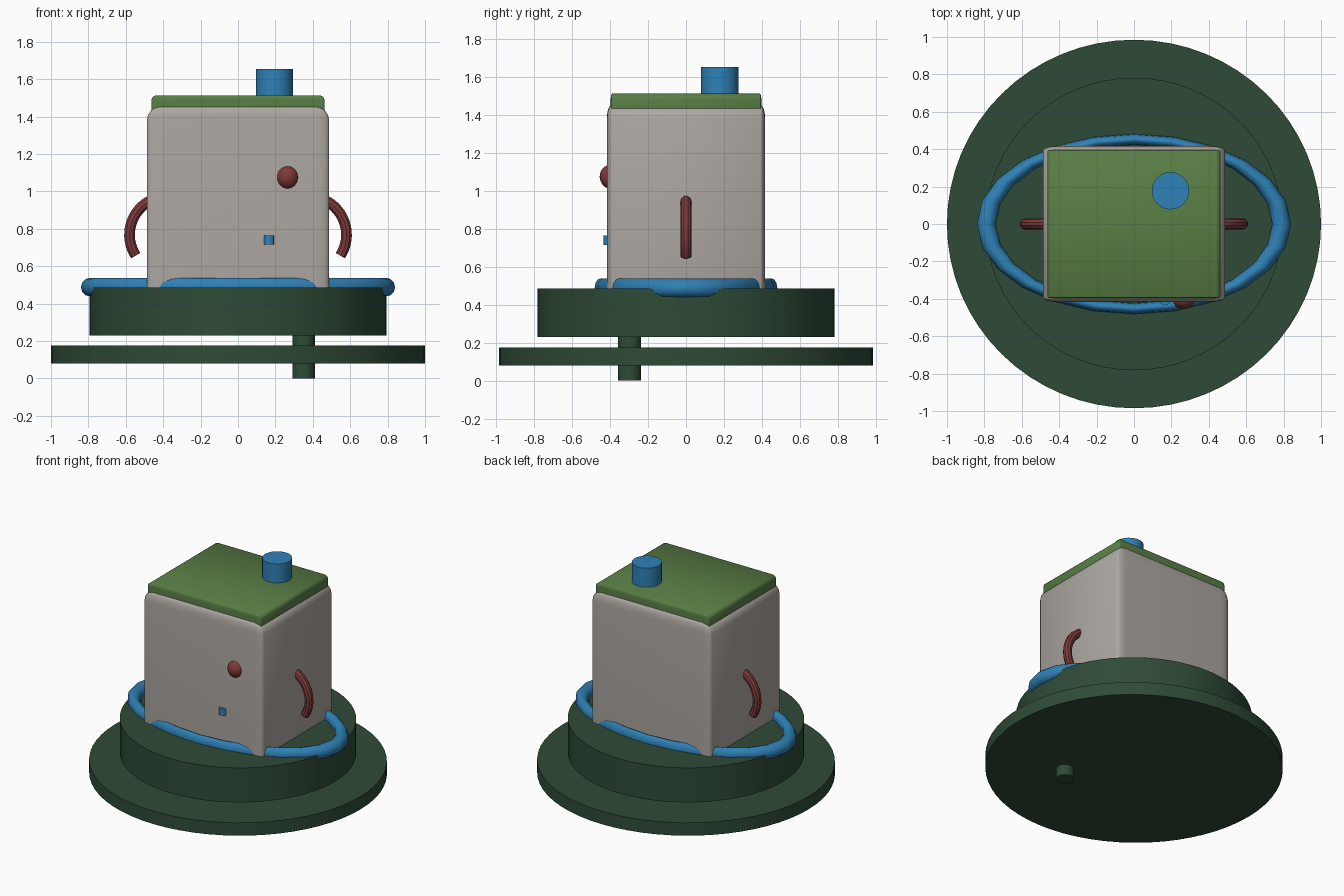
import bpy
import bmesh
from math import cos, sin, radians

cube = bpy.data.objects.get("Cube")
if cube:
    bpy.data.objects.remove(cube, do_unlink=True)


def material(name, rgb):
    mat = bpy.data.materials.new(name)
    mat.use_nodes = True
    mat.diffuse_color = (*rgb, 1)
    mat.node_tree.nodes["Principled BSDF"].inputs["Base Color"].default_value = (*rgb, 1)
    return mat


dark_green = material("dark green", (0.028, 0.07, 0.038))
leaf_green = material("leaf green", (0.10, 0.21, 0.06))
blue = material("blue", (0.028, 0.22, 0.47))
red = material("red", (0.21, 0.042, 0.042))
stone = material("warm grey", (0.42, 0.39, 0.36))


def finish(obj, name, mat):
    """Name, colour and shade the part, keeping hard edges."""
    obj.name = name
    obj.data.materials.append(mat)
    bpy.ops.object.select_all(action='DESELECT')
    obj.select_set(True)
    bpy.context.view_layer.objects.active = obj
    bpy.ops.object.shade_smooth_by_angle(angle=radians(35))
    return obj


def cylinder(name, mat, x, y, bottom, top, rx, ry, sides=32):
    bpy.ops.mesh.primitive_cylinder_add(vertices=sides, radius=1, depth=top - bottom,
                                        location=(x, y, (bottom + top) / 2))
    obj = bpy.context.object
    obj.scale = (rx, ry, 1)
    return finish(obj, name, mat)


def rounded_box(name, mat, half_x, half_y, bottom, top, bevel, squash):
    """Bevelled box whose bevel is narrower along y."""
    bm = bmesh.new()
    bmesh.ops.create_cube(bm, size=2)
    bmesh.ops.scale(bm, vec=(half_x, half_y / squash, (top - bottom) / 2), verts=bm.verts)
    bmesh.ops.bevel(bm, geom=bm.edges[:], offset=bevel, segments=4, profile=0.5,
                    affect='EDGES')
    bmesh.ops.scale(bm, vec=(1, squash, 1), verts=bm.verts)
    mesh = bpy.data.meshes.new(name)
    bm.to_mesh(mesh)
    bm.free()
    obj = bpy.data.objects.new(name, mesh)
    obj.location.z = (bottom + top) / 2
    bpy.context.collection.objects.link(obj)
    return finish(obj, name, mat)


# Stacked base discs and the off-centre peg
cylinder("base_disc", dark_green, 0, 0, 0.08, 0.175, 1.0, 0.985, 64)
cylinder("upper_disc", dark_green, 0, 0, 0.23, 0.485, 0.794, 0.782, 64)
cylinder("peg", dark_green, 0.352, -0.298, 0, 0.3, 0.06, 0.06)

# Body, lid and top knob
rounded_box("body", stone, 0.487, 0.417, 0.35, 1.455, 0.075, 0.33)
rounded_box("lid", leaf_green, 0.463, 0.397, 1.38, 1.513, 0.028, 0.3)
cylinder("top_knob", blue, 0.195, 0.178, 1.45, 1.653, 0.1, 0.1)

# Oval ring around the foot of the body
bpy.ops.mesh.primitive_torus_add(major_segments=24, minor_segments=12, major_radius=0.79,
                                 minor_radius=0.05, location=(0, 0, 0.488))
ring = bpy.context.object
ring.scale.y = 0.573
finish(ring, "oval_ring", blue)

# Round knob and small button on the front
bpy.ops.mesh.primitive_uv_sphere_add(segments=24, ring_count=16, radius=0.06,
                                     location=(0.265, -0.395, 1.075))
knob = bpy.context.object
knob.scale.z = 1.06
finish(knob, "front_knob", red)
cylinder("front_button", blue, 0.166, -0.405, 0.715, 0.765, 0.03, 0.03, 16)

# Curved side handles, open at the lower end
for side, label in ((1, "left"), (-1, "right")):
    curve = bpy.data.curves.new("handle", 'CURVE')
    curve.dimensions = '3D'
    curve.bevel_depth = 0.03
    curve.bevel_resolution = 3
    curve.use_fill_caps = True
    steps = 20
    spline = curve.splines.new('POLY')
    spline.points.add(steps)
    for i, point in enumerate(spline.points):
        a = radians(-33 + 123 * i / steps)
        point.co = (side * (0.375 + 0.205 * cos(a)), 0, 0.768 + 0.205 * sin(a), 1)
    handle = bpy.data.objects.new("handle", curve)
    bpy.context.collection.objects.link(handle)
    bpy.ops.object.select_all(action='DESELECT')
    handle.select_set(True)
    bpy.context.view_layer.objects.active = handle
    bpy.ops.object.convert(target='MESH')
    finish(bpy.context.object, label + "_handle", red)
